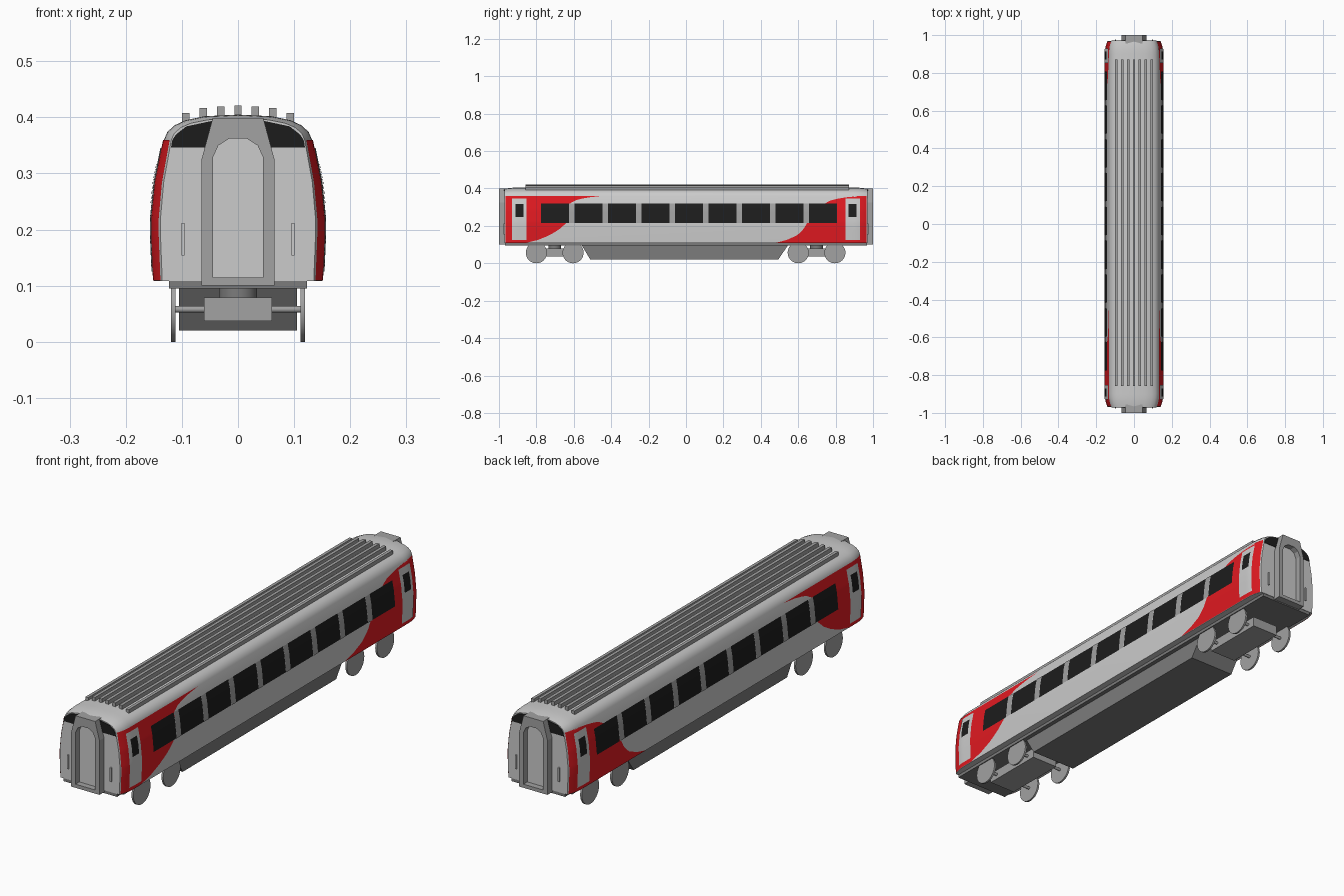
import bpy, bmesh, math
from mathutils import Matrix, Vector

if "Cube" in bpy.data.objects:
    bpy.data.objects.remove(bpy.data.objects["Cube"])


def material(name, r, g, b):
    m = bpy.data.materials.new(name)
    m.diffuse_color = (r, g, b, 1)
    m.use_nodes = True
    m.node_tree.nodes["Principled BSDF"].inputs["Base Color"].default_value = m.diffuse_color
    return m


PALE = material("pale_grey", 0.68, 0.68, 0.68)
MID = material("mid_grey", 0.36, 0.36, 0.36)
DARK = material("dark_grey", 0.2, 0.2, 0.2)
RED = material("red", 0.75, 0.01, 0.015)
BLACK = material("black", 0.012, 0.012, 0.012)

# Half cross-section (x, z): side wall, then roof
WALL = [(0.150, 0.108), (0.1535, 0.19), (0.1535, 0.22), (0.147, 0.285), (0.132, 0.36)]
ROOF = [(0.126, 0.374), (0.113, 0.386), (0.093, 0.395), (0.06, 0.402), (0, 0.405)]


def lerp(table, z):
    """Interpolate value over z in a list of (value, z)."""
    for (a, za), (b, zb) in zip(table, table[1:]):
        if z <= zb:
            return a + (b - a) * max(0, (z - za) / (zb - za))
    return table[-1][0]


def taper(y):
    return max(0, (abs(y) - 0.9) / 0.07) ** 2


def wall_x(y, z):
    return lerp(WALL, z) * (1 - 0.1 * taper(y))


def finish(name, bm, mat, normals=True, smooth=False):
    if normals:
        bmesh.ops.recalc_face_normals(bm, faces=bm.faces)
    me = bpy.data.meshes.new(name)
    bm.to_mesh(me)
    bm.free()
    ob = bpy.data.objects.new(name, me)
    bpy.context.collection.objects.link(ob)
    me.materials.append(mat)
    if smooth:
        bpy.ops.object.select_all(action='DESELECT')
        ob.select_set(True)
        bpy.context.view_layer.objects.active = ob
        bpy.ops.object.shade_smooth_by_angle(angle=math.radians(35))
    return ob


def box(name, x, y, z, mat):
    bm = bmesh.new()
    size = [b - a for a, b in (x, y, z)]
    mid = [(a + b) / 2 for a, b in (x, y, z)]
    bmesh.ops.create_cube(bm, size=1, matrix=Matrix.Translation(mid) @ Matrix.Diagonal((*size, 1)))
    return finish(name, bm, mat)


def prism(name, pts, y0, y1, mat):
    """Extrude an (x, z) outline along y."""
    bm = bmesh.new()
    a, b = ([bm.verts.new((x, y, z)) for x, z in pts] for y in (y0, y1))
    n = len(pts)
    bm.faces.new(a)
    bm.faces.new(b)
    for i in range(n):
        bm.faces.new((a[i], a[(i + 1) % n], b[(i + 1) % n], b[i]))
    return finish(name, bm, mat)


def rod(name, loc, radius, length, mat, axis='Y', sides=32):
    """Cylinder turned onto x (axis 'Y') or left upright (axis 'Z')."""
    bm = bmesh.new()
    m = Matrix.Translation(loc)
    if axis == 'Y':
        m = m @ Matrix.Rotation(math.pi / 2, 4, 'Y')
    bmesh.ops.create_cone(bm, cap_ends=True, segments=sides, radius1=radius,
                          radius2=radius, depth=length, matrix=m)
    return finish(name, bm, mat, smooth=True)


def panel(name, z0, z1, left, right, off, mat, rows=20, cols=14):
    """Skin following both side walls; left/right give y limits at height z."""
    bm = bmesh.new()
    for s in (-1, 1):
        grid = []
        for i in range(rows + 1):
            z = z0 + (z1 - z0) * i / rows
            a, b = left(z), right(z)
            ys = [a + (b - a) * j / cols for j in range(cols + 1)]
            grid.append([bm.verts.new((s * (wall_x(y, z) + off), y, z)) for y in ys])
        for r, q in zip(grid, grid[1:]):
            for j in range(cols):
                f = (r[j], r[j + 1], q[j + 1], q[j])
                bm.faces.new(f if s > 0 else f[::-1])
    return finish(name, bm, mat, normals=False, smooth=True)


def rect_panel(name, y0, y1, z0, z1, off, mat, rows=12, cols=4):
    return panel(name, z0, z1, lambda z: y0, lambda z: y1, off, mat, rows, cols)


# Body shell lofted along y, rounded in towards both ends
half = WALL + ROOF
section = half + [(-x, z) for x, z in half[-2::-1]]
stations = [-0.97, -0.96, -0.95, -0.935, -0.92, -0.9, 0.9, 0.92, 0.935, 0.95, 0.96, 0.97]
bm = bmesh.new()
rings = []
for y in stations:
    t = taper(y)
    rings.append([bm.verts.new((x * (1 - 0.1 * t), y, z - max(0, z - 0.36) * 0.15 * t))
                  for x, z in section])
n = len(section)
for r, q in zip(rings, rings[1:]):
    for i in range(n):
        bm.faces.new((r[i], r[(i + 1) % n], q[(i + 1) % n], q[i]))
bm.faces.new(rings[0])
bm.faces.new(rings[-1])
finish("body_shell", bm, PALE, smooth=True)

# Red livery with sweeping edges
front_edge = [(-0.86, 0.108), (-0.79, 0.125), (-0.73, 0.15), (-0.68, 0.18), (-0.64, 0.215),
              (-0.62, 0.32), (-0.59, 0.337), (-0.54, 0.35), (-0.45, 0.36)]
rear_edge = [(0.475, 0.108), (0.54, 0.125), (0.595, 0.15), (0.63, 0.185), (0.65, 0.22),
             (0.735, 0.315), (0.77, 0.335), (0.83, 0.35), (0.93, 0.36)]
panel("front_red_panel", 0.109, 0.36, lambda z: -0.966, lambda z: lerp(front_edge, z), 0.0015, RED, 32, 30)
panel("rear_red_panel", 0.109, 0.36, lambda z: lerp(rear_edge, z), lambda z: 0.966, 0.0015, RED, 32, 30)

# Side windows and the pillars between them
for i in range(9):
    c = -0.70 + 0.179 * i
    rect_panel("side_window", c - 0.0745, c + 0.0745, 0.216, 0.32, 0.0025, BLACK)
    if i < 8:
        rect_panel("window_pillar", c + 0.0745, c + 0.1045, 0.216, 0.32, 0.0035, MID)

# Side doors with their windows
for s in (-1, 1):
    rect_panel("side_door", s * 0.891 - 0.038, s * 0.891 + 0.038, 0.125, 0.345, 0.0035, PALE, 20, 8)
    rect_panel("door_window", s * 0.891 - 0.021, s * 0.891 + 0.021, 0.247, 0.318, 0.005, BLACK, 10, 6)

# Roof ribs
for i in range(-3, 4):
    top = (0.421, 0.419, 0.417, 0.408)[abs(i)]
    x = i * 0.031
    box("roof_rib", (x - 0.0065, x + 0.0065), (-0.857, 0.872), (top - 0.025, top), MID)

# End walls: gangway surround, end door, dark corner panels, handrails
outer = [(0.065, 0.10), (0.065, 0.325), (0.045, 0.399), (0.016, 0.399)]
inner = [(0.045, 0.115), (0.045, 0.328), (0.035, 0.35), (0.016, 0.362)]
outer, inner = ([*p, *[(-x, z) for x, z in p[::-1]]] for p in (outer, inner))
corner = [(0.05, 0.346), (0.1195, 0.346), (0.117, 0.36), (0.11, 0.37), (0.092, 0.384), (0.045, 0.394)]
for s in (-1, 1):
    bm = bmesh.new()
    loops = [[bm.verts.new((x, s * y, z)) for x, z in p]
             for p, y in ((outer, 0.955), (outer, 1.0), (inner, 1.0), (inner, 0.955))]
    for k in range(4):
        a, b = loops[k], loops[(k + 1) % 4]
        for i in range(8):
            j = (i + 1) % 8
            bm.faces.new((a[i], a[j], b[j], b[i]))
    finish("gangway_surround", bm, MID)
    prism("end_door", inner, s * 0.96, s * 0.975, PALE)
    for m in (-1, 1):
        prism("end_corner_panel", [(m * x, z) for x, z in corner], s * 0.965, s * 0.972, BLACK)
        y0, y1 = sorted((s * 0.965, s * 0.976))
        box("end_handrail", (m * 0.098 - 0.003, m * 0.098 + 0.003), (y0, y1), (0.154, 0.212), PALE)

# Floor frame and tapered underfloor equipment skirt
box("floor_frame", (-0.123, 0.123), (-0.968, 0.968), (0.095, 0.109), DARK)
bm = bmesh.new()
profile = [(-0.56, 0.1), (0.548, 0.1), (0.493, 0.02), (-0.512, 0.02)]
sides = [[bm.verts.new((x, y, z)) for y, z in profile] for x in (-0.105, 0.105)]
for f in sides:
    bm.faces.new(f)
for i in range(4):
    j = (i + 1) % 4
    bm.faces.new((sides[0][i], sides[0][j], sides[1][j], sides[1][i]))
finish("underfloor_skirt", bm, DARK)

# Bogies: frame, pivot, axles and wheels
for c in (-0.702, 0.698):
    box("bogie_frame", (-0.061, 0.061), (c - 0.135, c + 0.135), (0.037, 0.079), MID)
    rod("bogie_pivot", (0, c, 0.088), 0.034, 0.022, DARK, 'Z')
    for d in (-0.098, 0.098):
        rod("axle", (0, c + d, 0.058), 0.006, 0.225, MID, sides=16)
        for m in (-1, 1):
            rod("wheel", (m * 0.1155, c + d, 0.0565), 0.0565, 0.008, MID)
